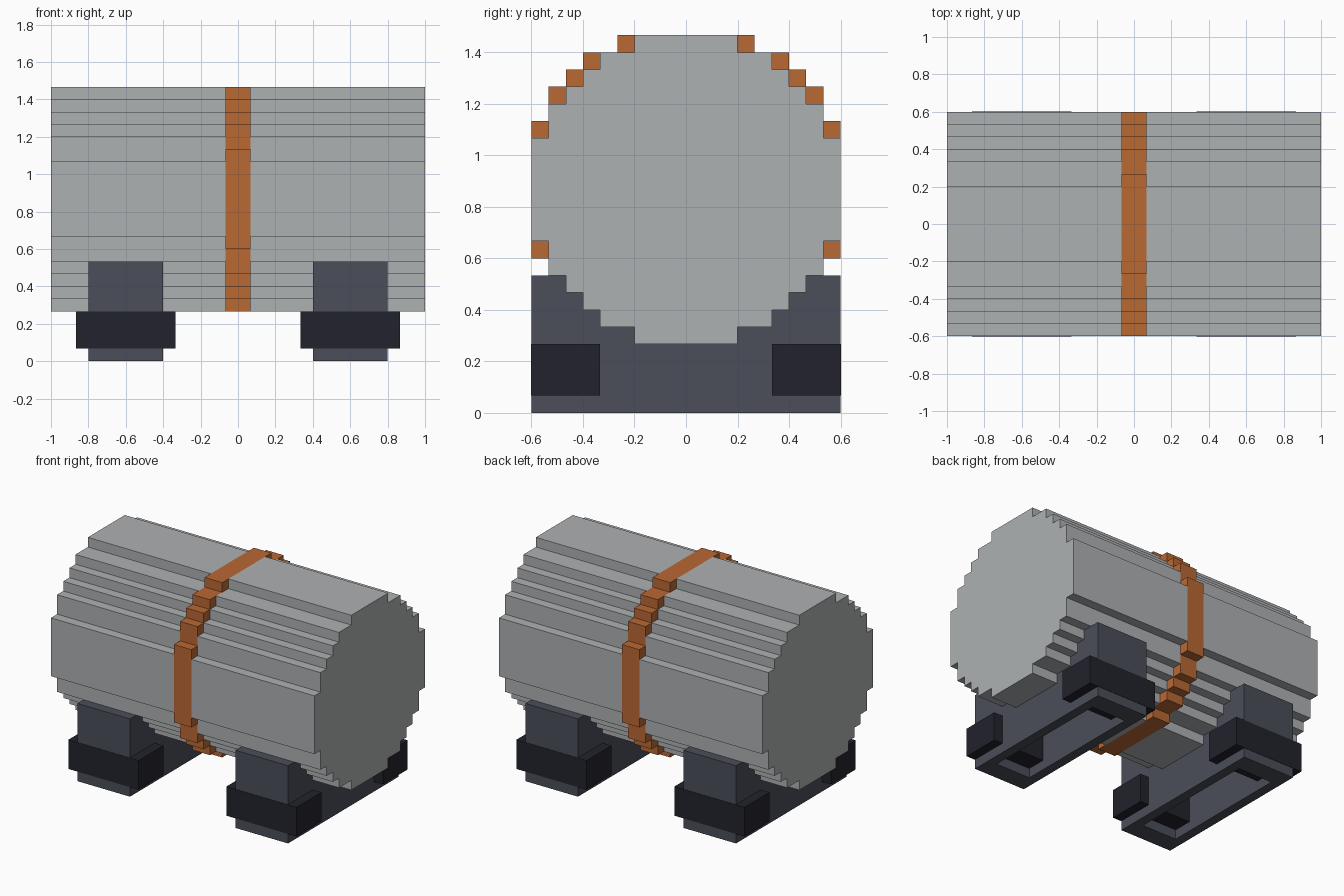
import bpy
import bmesh

U = 1 / 15  # one grid cell

cube = bpy.data.objects.get("Cube")
if cube:
    bpy.data.objects.remove(cube, do_unlink=True)


def material(name, rgb):
    mat = bpy.data.materials.new(name)
    mat.use_nodes = True
    colour = (*rgb, 1)
    mat.diffuse_color = colour
    mat.node_tree.nodes["Principled BSDF"].inputs["Base Color"].default_value = colour
    return mat


grey = material("light grey", (0.42, 0.44, 0.45))
orange = material("orange", (0.49, 0.14, 0.034))
slate = material("slate", (0.069, 0.077, 0.1))
black = material("near black", (0.016, 0.016, 0.026))


def prism(bm, profile, sections):
    """Sweep a closed (y, z) profile through several x positions and cap it."""
    rings = [[bm.verts.new((x * U, y * U, z * U)) for y, z in profile] for x in sections]
    n = len(profile)
    for a, b in zip(rings, rings[1:]):
        for i in range(n):
            j = (i + 1) % n
            bm.faces.new((a[i], a[j], b[j], b[i]))
    bm.faces.new(rings[0])
    bm.faces.new(rings[-1])


def box(bm, x, y, z):
    prism(bm, [(y[0], z[0]), (y[1], z[0]), (y[1], z[1]), (y[0], z[1])], x)


def finish(name, bm, *mats):
    bm.normal_update()
    mesh = bpy.data.meshes.new(name)
    bm.to_mesh(mesh)
    bm.free()
    for mat in mats:
        mesh.materials.append(mat)
    obj = bpy.data.objects.new(name, mesh)
    bpy.context.collection.objects.link(obj)
    return obj


# Stepped round barrel: (half width, z) going up the right side
steps = [(3, 4), (3, 5), (5, 5), (5, 6), (6, 6), (6, 7), (7, 7), (7, 8), (8, 8), (8, 10), (9, 10)]
right = steps + [(y, 26 - z) for y, z in reversed(steps)]
outline = right + [(-y, z) for y, z in reversed(right)]
bm = bmesh.new()
prism(bm, outline, [-15, -1, 1, 15])
bmesh.ops.recalc_face_normals(bm, faces=bm.faces)

# Openings in the barrel underside above the hollow cradles
for x in (-11, -7, 7, 11):
    bottom = [f for f in bm.faces if f.calc_center_median().z < 4.01 * U]
    geom = bottom + list({e for f in bottom for e in f.edges}) + list({v for f in bottom for v in f.verts})
    bmesh.ops.bisect_plane(bm, geom=geom, plane_co=(x * U, 0, 0), plane_no=(1, 0, 0))
holes = [f for f in bm.faces if f.calc_center_median().z < 4.01 * U
         and 7 * U < abs(f.calc_center_median().x) < 11 * U]
bmesh.ops.delete(bm, geom=holes, context="FACES")
for f in bm.faces:
    f.material_index = int(abs(f.calc_center_median().x) < U / 2)
finish("barrel", bm, grey, orange)

# Strap studs filling the corners of the steps
bm = bmesh.new()
for y, z in ((3, 4), (5, 5), (6, 6), (7, 7), (8, 9)):
    for row in (z, 25 - z):
        for s in (-1, 1):
            box(bm, (-1, 1), sorted((s * y, s * (y + 1))), (row, row + 1))
bmesh.ops.recalc_face_normals(bm, faces=bm.faces)
finish("strap_studs", bm, orange)

# Cradles: stepped side walls and hollow middle
saddle = steps[:8] + [(9, 8), (9, 0)]
wall = saddle + [(-y, z) for y, z in reversed(saddle)]
end = saddle + [(7, 0), (7, 4)]
for side, sx in (("right", -1), ("left", 1)):
    bm = bmesh.new()
    for x in ((6, 7), (11, 12)):
        prism(bm, wall, [sx * v for v in x])
    for sy in (-1, 1):
        prism(bm, [(sy * y, z) for y, z in end], [sx * 7, sx * 11])
    bmesh.ops.recalc_face_normals(bm, faces=bm.faces)
    finish(side + "_cradle", bm, slate)

    # Dark pads gripping both cradle ends
    for place, sy in (("front", -1), ("back", 1)):
        bm = bmesh.new()
        box(bm, sorted((sx * 5, sx * 13)), sorted((sy * 5, sy * 9.03)), (1, 4))
        bmesh.ops.recalc_face_normals(bm, faces=bm.faces)
        finish(side + "_" + place + "_pad", bm, black)
